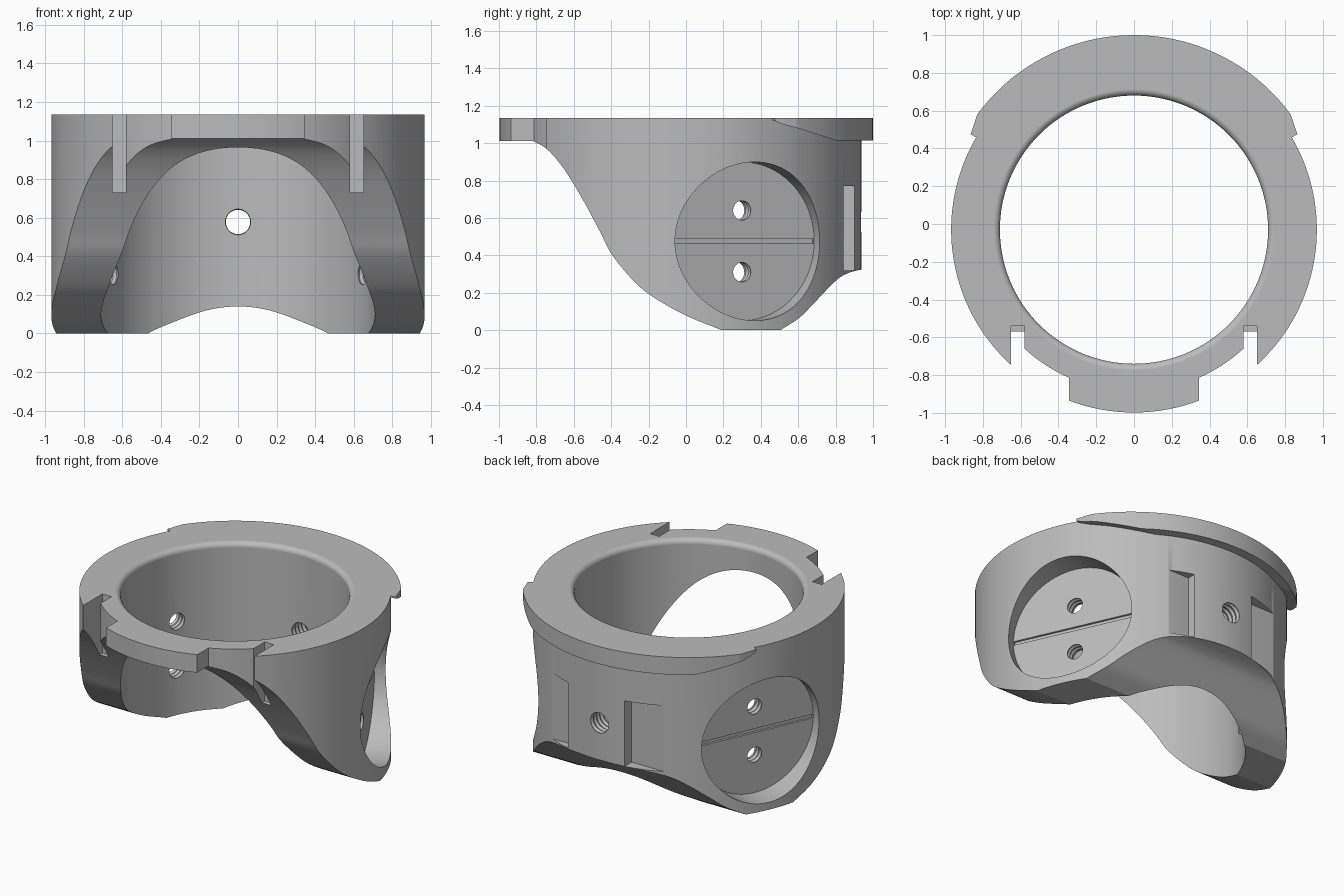
import bpy, bmesh
from math import sin, cos, asin, pi, radians
from mathutils import Vector, Matrix

cube = bpy.data.objects.get("Cube")
if cube:
    bpy.data.objects.remove(cube, do_unlink=True)

CY = -0.03                  # ring axis offset in y
R, R_IN, R_CUT, R_FLANGE = 0.968, 0.71, 0.856, 1.03
TOP, LIP = 1.135, 1.012


def finish(name, bm, matrix=Matrix()):
    bmesh.ops.recalc_face_normals(bm, faces=bm.faces)
    mesh = bpy.data.meshes.new(name)
    bm.to_mesh(mesh)
    bm.free()
    mesh.transform(matrix)
    obj = bpy.data.objects.new(name, mesh)
    bpy.context.collection.objects.link(obj)
    return obj


def prism(name, points, low, high, along="z", matrix=Matrix()):
    """Extrude an outline: (x, y) along z, or (y, z) along x."""
    bm = bmesh.new()
    place = (lambda p: (p[0], p[1], low)) if along == "z" else (lambda p: (low, p[0], p[1]))
    face = bm.faces.new([bm.verts.new(place(p)) for p in points])
    new = bmesh.ops.extrude_face_region(bm, geom=[face])["geom"]
    shift = Vector((0, 0, high - low)) if along == "z" else Vector((high - low, 0, 0))
    bmesh.ops.translate(bm, vec=shift, verts=[v for v in new if isinstance(v, bmesh.types.BMVert)])
    return finish(name, bm, matrix)


def box(name, x0, x1, y0, y1, z0, z1, matrix=Matrix()):
    return prism(name, [(x0, y0), (x1, y0), (x1, y1), (x0, y1)], z0, z1, matrix=matrix)


def lathe(name, profile, steps, matrix=Matrix()):
    bm = bmesh.new()
    verts = [bm.verts.new((r, 0, z)) for r, z in profile]
    edges = [bm.edges.new(pair) for pair in zip(verts, verts[1:])]
    bmesh.ops.spin(bm, geom=verts + edges, cent=(0, 0, 0), axis=(0, 0, 1),
                   angle=2 * pi, steps=steps)
    bmesh.ops.remove_doubles(bm, verts=bm.verts, dist=1e-5)
    return finish(name, bm, matrix)


def threaded(name, r, low, high, matrix, turns):
    """Hole cutter with ridged walls."""
    pitch = (high - low) / turns
    profile = [(0, low)]
    for i in range(turns):
        profile += [(r * 0.88, low + i * pitch), (r, low + (i + 0.5) * pitch)]
    profile += [(r * 0.88, high), (0, high)]
    return lathe(name, profile, 32, matrix)


def combine(target, other, operation="DIFFERENCE"):
    other.hide_render = True
    mod = target.modifiers.new("combine", "BOOLEAN")
    mod.operation, mod.solver, mod.object = operation, "EXACT", other
    bpy.context.view_layer.objects.active = target
    bpy.ops.object.modifier_apply(modifier=mod.name)
    bpy.data.objects.remove(other, do_unlink=True)


def arc(r, a, b, n):
    """Arc around the ring axis; angle zero is the front."""
    return [(r * sin(a + (b - a) * i / n), CY - r * cos(a + (b - a) * i / n)) for i in range(n + 1)]


def spline(points, n=6):
    pts = [Vector(p) for p in points]
    pts = [2 * pts[0] - pts[1]] + pts + [2 * pts[-1] - pts[-2]]
    out = []
    for a, b, c, d in zip(pts, pts[1:], pts[2:], pts[3:]):
        for i in range(n):
            t = i / n
            out.append(0.5 * (2 * b + (c - a) * t + (2 * a - 5 * b + 4 * c - d) * t * t
                              + (3 * b - a - 3 * c + d) * t ** 3))
    return [tuple(p) for p in out] + [tuple(pts[-2])]


def mirrored(half):
    return half + [(-x, y) for x, y in reversed(half) if x > 1e-4]


# Ring plan with a front tab between two cut-back shoulders
half = (arc(R, 0, asin(0.345 / R), 8)
        + arc(R_CUT, asin(0.345 / R_CUT), asin(0.615 / R_CUT), 8)
        + arc(R, asin(0.615 / R), pi, 64))
body = prism("ring_body", mirrored(half), -0.1, TOP)
grey = bpy.data.materials.new("plain grey")
grey.use_nodes = True
grey.diffuse_color = (0.5, 0.5, 0.5, 1)
grey.node_tree.nodes["Principled BSDF"].inputs["Base Color"].default_value = (0.5, 0.5, 0.5, 1)
body.data.materials.append(grey)

# Swept lower edge
front_curve = spline([(-0.82, LIP), (-0.74, 0.965), (-0.65, 0.858), (-0.553, 0.70), (-0.46, 0.527),
                      (-0.40, 0.41), (-0.30, 0.285), (-0.195, 0.19), (-0.01, 0.083), (0.19, 0)])
back_curve = spline([(0.505, 0), (0.607, 0.067), (0.687, 0.147), (0.79, 0.254),
                     (0.85, 0.297), (0.935, 0.323), (1.1, 0.34)])
side = [(-1.2, LIP)] + front_curve + back_curve + [(1.1, 1.3), (-1.2, 1.3)]
combine(body, prism("side_profile", side, -1.2, 1.2, "x"), "INTERSECT")

# Rear flange with sloped underside ends
start = pi - asin(0.83 / R_FLANGE)
flange_half = [(0.6, 0.40), (0.82, 0.45), (0.865, 0.475)] + arc(R_FLANGE, start, pi, 32)
flange = prism("rear_flange", mirrored(flange_half), 0.9, TOP)
under = [(0.2, 1.134), (0.45, 1.13), (0.52, 1.10), (0.62, 1.073), (0.8, 1.015), (1.2, 1.015),
         (1.2, 1.3), (0.2, 1.3)]
combine(flange, prism("flange_profile", under, -1.2, 1.2, "x"), "INTERSECT")
combine(body, flange, "UNION")

# Bore with rounded top rim
f = 0.035
rim = [(R_IN + f - f * cos(t * pi / 12), TOP - f + f * sin(t * pi / 12)) for t in range(7)]
bore = [(0, -0.2), (R_IN, -0.2)] + rim + [(R_IN + f, 1.3), (0, 1.3)]
combine(body, lathe("bore", bore, 128, Matrix.Translation((0, CY, 0))))

# Front slots
for s in (-1, 1):
    x0, x1 = sorted((s * 0.58, s * 0.65))
    combine(body, box("front_slot", x0, x1, -1.2, -0.54, 0.73, 1.3))

# Side pockets, each with a groove and two threaded holes
tilt = radians(24.3)
for s in (-1, 1):
    out = Vector((s * cos(tilt), sin(tilt), 0))
    up = Vector((0, 0, 1))
    turn = Matrix((up.cross(out), up, out)).transposed().to_4x4()
    frame = Matrix.Translation((0, CY, 0.475)) @ turn
    disc = [(0, 0.80), (0.424, 0.80), (0.424, 1.3), (0, 1.3)]
    combine(body, lathe("pocket", disc, 96, frame))
    combine(body, box("groove", -0.42, 0.42, -0.013, 0.013, 0.785, 0.85, frame))
    for h in (-0.165, 0.165):
        shift = Matrix.Translation((0, h, 0))
        combine(body, threaded("pocket_hole", 0.059, 0.6, 0.9, frame @ shift, 9))

# Rear threaded hole and rear slots
back = Matrix.Translation((0, CY, 0.578)) @ Matrix.Rotation(-pi / 2, 4, "X")
combine(body, threaded("rear_hole", 0.072, 0.6, 1.08, back, 14))
for x0, x1 in ((-0.45, -0.178), (0.265, 0.45)):
    combine(body, box("rear_slot", x0, x1, 0.842, 1.2, 0.32, 0.77))

# Smooth curved walls, crisp edges
bpy.ops.object.select_all(action="DESELECT")
body.select_set(True)
bpy.context.view_layer.objects.active = body
bpy.ops.object.shade_smooth_by_angle(angle=radians(28))
weighted = body.modifiers.new("weighted_normals", "WEIGHTED_NORMAL")
weighted.keep_sharp = True
